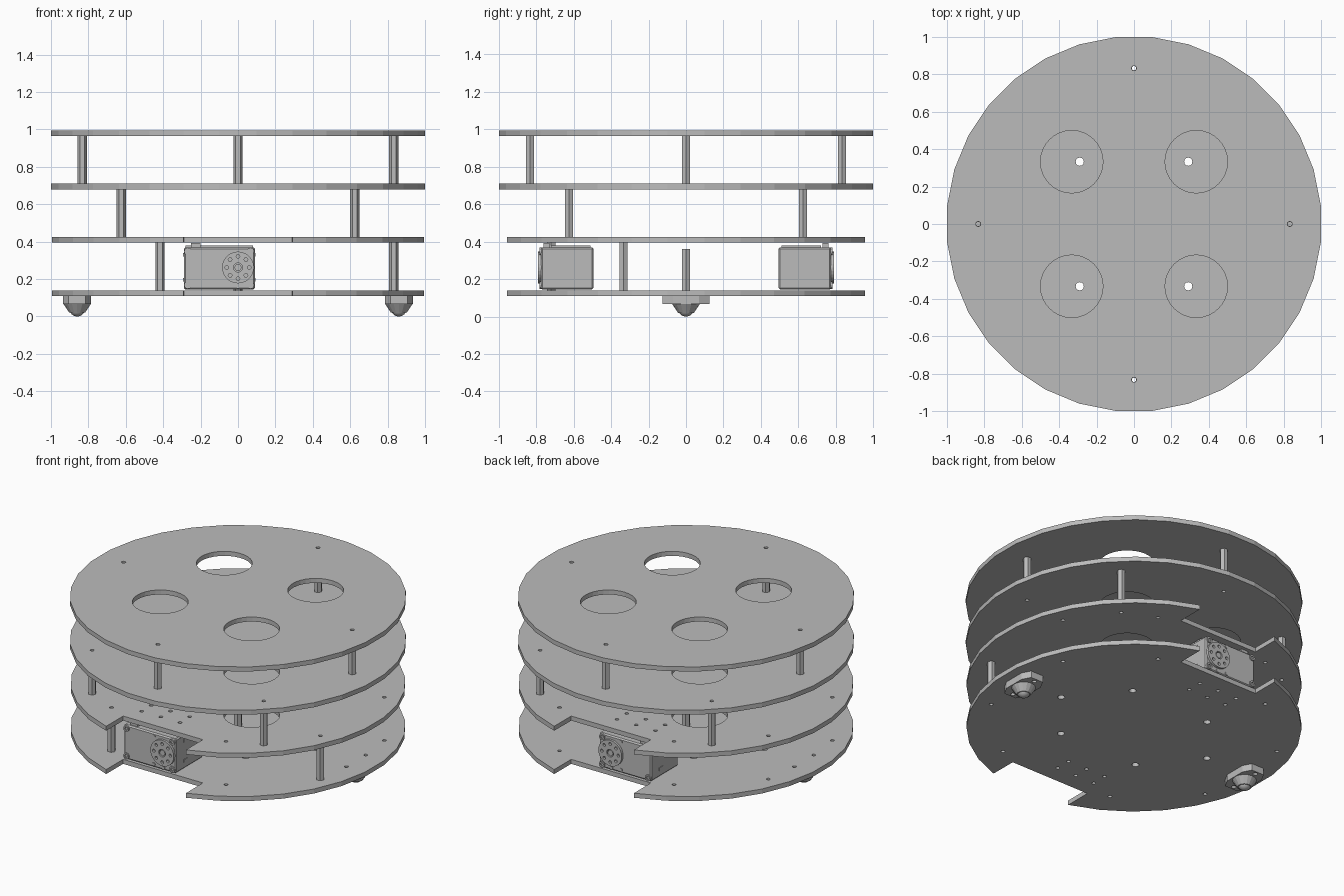
import bpy, bmesh
from math import pi, sin, cos, radians
from mathutils import Matrix, Vector

cube = bpy.data.objects.get("Cube")
if cube:
    bpy.data.objects.remove(cube)

grey = bpy.data.materials.new("plain_grey")
grey.use_nodes = True
grey.diffuse_color = (0.5, 0.5, 0.5, 1)
grey.node_tree.nodes["Principled BSDF"].inputs["Base Color"].default_value = grey.diffuse_color

BOTH = (-1, 1)
THICK = 0.03
LEVELS = [0.11, 0.395, 0.68, 0.965]   # underside of each deck


def arc(x, y, r, start=0, end=360, n=12):
    """Points on an arc; a full circle leaves out the repeated end point."""
    count = n if end - start == 360 else n + 1
    angles = [radians(start + (end - start) * i / n) for i in range(count)]
    return [(x + r * cos(a), y + r * sin(a)) for a in angles]


def quad_points(r, s):
    return [(i * r, j * s) for i in BOTH for j in BOTH]


def finish(name, bm, smooth=False):
    bmesh.ops.remove_doubles(bm, verts=bm.verts, dist=1e-5)
    bmesh.ops.recalc_face_normals(bm, faces=bm.faces)
    for f in bm.faces:
        f.smooth = smooth
    mesh = bpy.data.meshes.new(name)
    bm.to_mesh(mesh)
    bm.free()
    mesh.materials.append(grey)
    obj = bpy.data.objects.new(name, mesh)
    bpy.context.collection.objects.link(obj)
    return obj


def slab(name, loops, low, high, upright=False):
    """Flat sheet from an outline and hole loops; upright sheets run along y."""
    curve = bpy.data.curves.new(name + "_outline", 'CURVE')
    curve.dimensions = '2D'
    curve.fill_mode = 'BOTH'
    curve.extrude = abs(high - low) / 2
    for loop in loops:
        spline = curve.splines.new('POLY')
        spline.points.add(len(loop) - 1)
        for p, (x, y) in zip(spline.points, loop):
            p.co = (x, y, 0, 1)
        spline.use_cyclic_u = True
    temp = bpy.data.objects.new(name + "_outline", curve)
    sheet = bpy.data.meshes.new_from_object(temp)
    bm = bmesh.new()
    bm.from_mesh(sheet)
    bpy.data.objects.remove(temp)
    bpy.data.curves.remove(curve)
    bpy.data.meshes.remove(sheet)
    for v in bm.verts:
        x, y, h = v.co
        h += (low + high) / 2
        v.co = (x, h, y) if upright else (x, y, h)
    return finish(name, bm)


def box(name, lo, hi, bevel=0):
    lo, hi = Vector(lo), Vector(hi)
    bm = bmesh.new()
    bmesh.ops.create_cube(bm, size=1)
    for v in bm.verts:
        v.co = Vector(a * b for a, b in zip(v.co, hi - lo)) + (lo + hi) / 2
    if bevel:
        bmesh.ops.bevel(bm, geom=bm.edges[:], offset=bevel, segments=1, affect='EDGES')
    return finish(name, bm)


# Hole patterns shared by the decks
def drill(spots, r):
    return [arc(x, y, r) for x, y in spots]


cross = [(0.833, 0), (-0.833, 0), (0, 0.833), (0, -0.833)]
diagonal = quad_points(0.625, 0.625)
outer = quad_points(0.417, 0.72) + quad_points(0.833, 0.333)
servo_mounts = [(x, s * y) for s in BOTH for x in (-0.24, -0.1, 0.04) for y in (0.56, 0.66)]
cable_holes = [arc(x, y, 0.167, n=32) for x, y in quad_points(0.333, 0.333)]

# Deck outlines: full disc, and disc with front and back notches
round_rim = arc(0, 0, 1.004, 360 / 64, 360 + 360 / 64, 32)
edge = 73.1
notched_rim = (arc(0, 0, 1, -edge, edge, 13) + [(0.29, 0.78), (-0.29, 0.78)]
               + arc(0, 0, 1, 180 - edge, 180 + edge, 13) + [(-0.29, -0.78), (0.29, -0.78)])

caster_screws = [(s * 0.86, t * 0.1) for s in BOTH for t in BOTH]
base_holes = (drill(outer + servo_mounts + caster_screws, 0.012)
              + drill(quad_points(0.29, 0.333) + [(0.567, 0), (-0.567, 0)], 0.022))
decks = [
    ("base_deck", [notched_rim] + base_holes),
    ("lower_deck", [notched_rim] + cable_holes + drill(outer + servo_mounts + diagonal, 0.012)),
    ("middle_deck", [round_rim] + cable_holes + drill(cross + diagonal, 0.012)),
    ("top_deck", [round_rim] + cable_holes + drill(cross, 0.013)),
]
for (name, loops), z in zip(decks, LEVELS):
    slab(name, loops, z, z + THICK)


# Hollow hexagonal spacers between the decks
def spacers(name, spots, low, high):
    for i, (x, y) in enumerate(spots):
        slab(f"{name}_{i + 1}", [arc(x, y, 0.025, n=6), arc(x, y, 0.012)], low, high)


spacers("lower_spacer", [(-0.417, -0.72), (0.833, -0.333)], LEVELS[0] + THICK, LEVELS[1])
spacers("centre_spacer", [(0, 0)], LEVELS[0] + THICK, 0.36)
spacers("middle_spacer", diagonal, LEVELS[1] + THICK, LEVELS[2])
spacers("upper_spacer", cross, LEVELS[2] + THICK, LEVELS[3])

# Front and back drive servos
for side, s in (("front", -1), ("back", 1)):
    def span(a, b):
        return min(s * a, s * b), max(s * a, s * b)

    y0, y1 = span(0.495, 0.775)
    box(f"{side}_servo_body", (-0.29, y0, 0.145), (0.09, y1, 0.37), 0.008)
    y0, y1 = span(0.51, 0.72)
    box(f"{side}_servo_lid", (-0.28, y0, 0.365), (0.08, y1, 0.38))
    y0, y1 = span(0.73, 0.76)
    box(f"{side}_servo_tab", (-0.25, y0, 0.365), (-0.2, y1, 0.392))
    # Corner screws with sockets, and small rim pins
    for i, (x, z) in enumerate((x, z) for x in (-0.268, 0.066) for z in (0.168, 0.348)):
        slab(f"{side}_servo_screw_{i + 1}", [arc(x, z, 0.02), arc(x, z, 0.011, n=6)],
             *span(0.77, 0.783), upright=True)
    for i, (x, z) in enumerate([(-0.07, 0.35), (-0.07, 0.165), (0, 0.16)]):
        slab(f"{side}_servo_pin_{i + 1}", [arc(x, z, 0.011)], *span(0.77, 0.78), upright=True)
    # Output horn with a ring of holes
    ring = arc(0, 0.262, 0.06, n=8)
    slab(f"{side}_servo_horn",
         [arc(0, 0.262, 0.085, n=28), arc(0, 0.262, 0.025)] + drill(ring, 0.01),
         *span(0.77, 0.79), upright=True)
    slab(f"{side}_servo_hub", [arc(0, 0.262, 0.019)], *span(0.77, 0.787), upright=True)
    # Connector plates on both ends
    for end, x in (("right", -0.29), ("left", 0.09)):
        for level, z in (("low", 0.197), ("high", 0.33)):
            y0, y1 = span(0.655, 0.695)
            box(f"{side}_servo_{end}_{level}_socket",
                (x - 0.004, y0, z - 0.01), (x + 0.004, y1, z + 0.01))

# Ball casters under the base
for side, s in (("right", -1), ("left", 1)):
    cx = s * 0.86
    flange = [(cx + x, y) for x, y in ((0.075, -0.07), (0.075, 0.07), (0.045, 0.125), (-0.045, 0.125),
                                       (-0.075, 0.07), (-0.075, -0.07), (-0.045, -0.125), (0.045, -0.125))]
    slab(f"{side}_caster_flange", [flange] + drill([(cx, 0.1), (cx, -0.1)], 0.014), 0.066, LEVELS[0])
    bm = bmesh.new()
    bmesh.ops.create_cone(bm, cap_ends=True, segments=16, radius1=0.042, radius2=0.074,
                          depth=0.048, matrix=Matrix.Translation((cx, 0, 0.044)))
    finish(f"{side}_caster_housing", bm)
    bm = bmesh.new()
    bmesh.ops.create_uvsphere(bm, u_segments=20, v_segments=12, radius=0.042,
                              matrix=Matrix.Translation((cx, 0, 0.042)))
    finish(f"{side}_caster_ball", bm, smooth=True)
